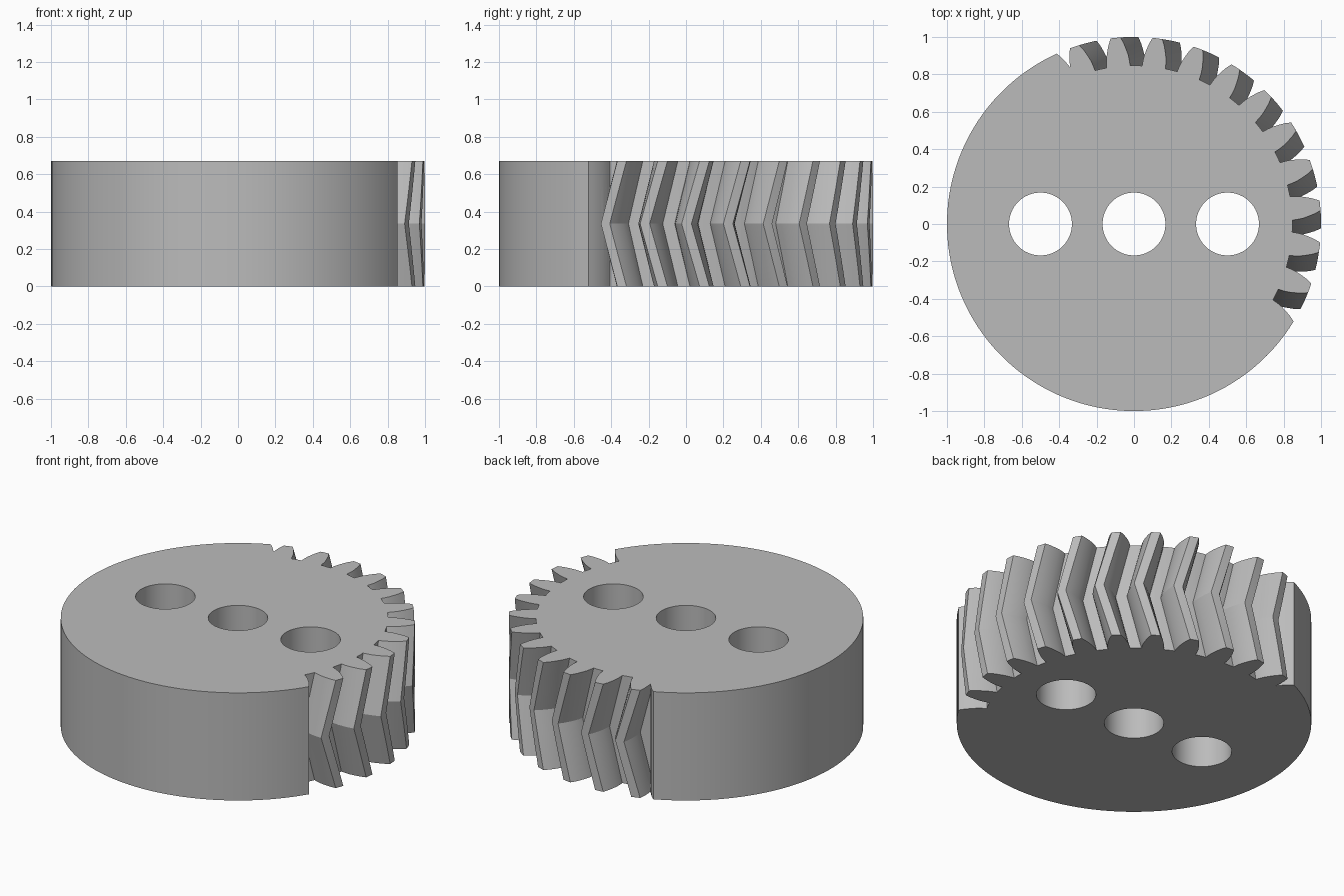
import bpy, bmesh
from math import radians, cos, sin

old = bpy.data.objects.get("Cube")
if old:
    bpy.data.objects.remove(old)

HEIGHT = 0.67
ROOT = 0.847
PITCH = 360 / 28          # degrees per tooth
FIRST = -20.05            # end-face angle of the first tooth
TEETH = 11
TWIST = -5.5              # turn of each tooth at mid height
HOLE = 0.168
# Tooth flank: radius and half width in degrees
FLANK = [(ROOT, 4.25), (0.875, 4.05), (0.904, 3.7), (0.935, 3.1), (0.968, 2.4), (1.0, 1.5)]

grey = bpy.data.materials.new("Plain grey")
grey.use_nodes = True
COLOUR = (0.5, 0.5, 0.5, 1)
grey.diffuse_color = COLOUR
grey.node_tree.nodes["Principled BSDF"].inputs["Base Color"].default_value = COLOUR


def polar(radius, degrees):
    return radius * cos(radians(degrees)), radius * sin(radians(degrees))


def arc(radius, start, end, steps):
    return [(radius, start + (end - start) * i / steps) for i in range(steps + 1)]


def loft(bm, profile, levels):
    """Stack a polar profile at (height, turn) levels and close both ends."""
    rings = [[bm.verts.new((*polar(r, a + turn), z)) for r, a in profile] for z, turn in levels]
    n = len(profile)
    for low, high in zip(rings, rings[1:]):
        for i in range(n):
            j = (i + 1) % n
            bm.faces.new((low[i], low[j], high[j], high[i]))
    bm.faces.new(rings[0][::-1])
    bm.faces.new(rings[-1])


def finish(bm, name):
    bmesh.ops.recalc_face_normals(bm, faces=bm.faces)
    mesh = bpy.data.meshes.new(name)
    bm.to_mesh(mesh)
    bm.free()
    mesh.materials.append(grey)
    obj = bpy.data.objects.new(name, mesh)
    bpy.context.collection.objects.link(obj)
    return obj


# Body: a full-radius sector that drops to the tooth root along two flanks
lower = FIRST - PITCH
upper = FIRST + TEETH * PITCH + TWIST
profile = arc(1, upper - FLANK[-1][1], 360 + lower + FLANK[-1][1], 80)
profile += [(r, lower + w) for r, w in FLANK[-2:0:-1]]
profile += arc(ROOT, lower + FLANK[0][1], upper - FLANK[0][1], 60)
profile += [(r, upper - w) for r, w in FLANK[1:-1]]
bm = bmesh.new()
loft(bm, profile, [(0, 0), (HEIGHT, 0)])
body = finish(bm, "gear_body")

# Herringbone teeth, sunk a little into the body
tooth = [(0.8, -4.25)] + [(r, -w) for r, w in FLANK]
tooth += [(1, 0)] + [(r, w) for r, w in FLANK[::-1]] + [(0.8, 4.25)]
levels = [(HEIGHT * i / 8, TWIST * (1 - abs(i - 4) / 4)) for i in range(9)]
bm = bmesh.new()
for k in range(TEETH):
    loft(bm, [(r, a + FIRST + k * PITCH) for r, a in tooth], levels)
teeth = finish(bm, "herringbone_teeth")

# Three through holes
bm = bmesh.new()
for x in (-0.5, 0, 0.5):
    made = bmesh.ops.create_cone(bm, cap_ends=True, segments=64, radius1=HOLE,
                                 radius2=HOLE, depth=2 * HEIGHT)
    bmesh.ops.translate(bm, verts=made["verts"], vec=(x, 0, HEIGHT / 2))
holes = finish(bm, "hole_cutter")

# Join the teeth, cut the holes, then drop the helpers
bpy.ops.object.select_all(action="DESELECT")
bpy.context.view_layer.objects.active = body
body.select_set(True)
for helper, operation in ((teeth, "UNION"), (holes, "DIFFERENCE")):
    helper.hide_render = True
    mod = body.modifiers.new(helper.name, "BOOLEAN")
    mod.operation = operation
    mod.solver = "EXACT"
    mod.object = helper
    bpy.ops.object.modifier_apply(modifier=mod.name)
    bpy.data.objects.remove(helper)
bpy.ops.object.shade_smooth_by_angle(angle=radians(25))
